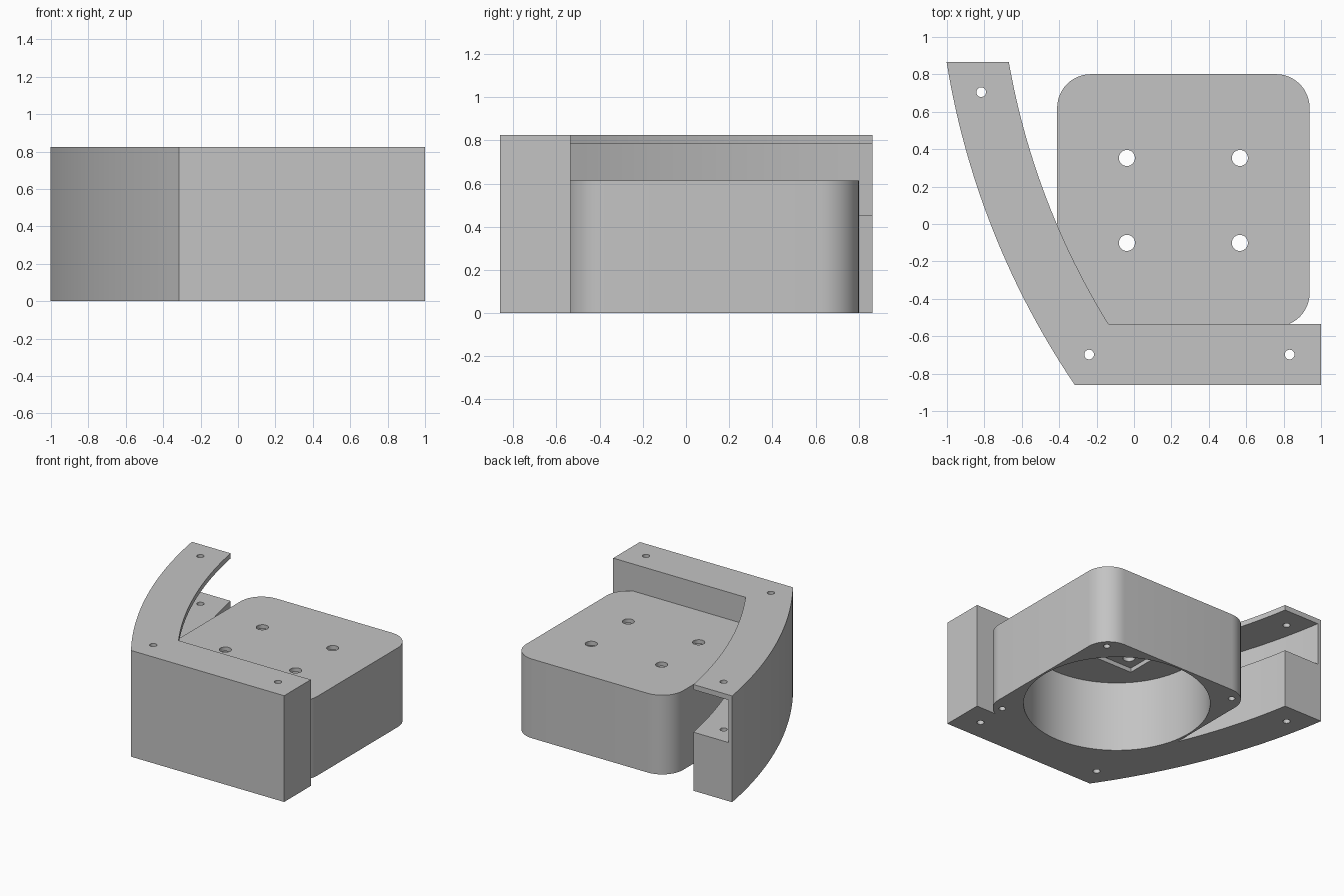
import bpy, bmesh, math
from mathutils import Vector

cube = bpy.data.objects.get("Cube")
if cube:
    bpy.data.objects.remove(cube, do_unlink=True)

# Single grey material
grey = bpy.data.materials.new("plain grey")
grey.use_nodes = True
grey.diffuse_color = (0.55, 0.55, 0.55, 1)
bsdf = next(n for n in grey.node_tree.nodes if n.type == 'BSDF_PRINCIPLED')
bsdf.inputs["Base Color"].default_value = (0.55, 0.55, 0.55, 1)
bsdf.inputs["Roughness"].default_value = 0.6


def prism(name, outline, z0, z1):
    """Extrude a closed xy outline between two heights."""
    bm = bmesh.new()
    face = bm.faces.new([bm.verts.new((x, y, z0)) for x, y in outline])
    top = bmesh.ops.extrude_face_region(bm, geom=[face])["geom"]
    verts = [v for v in top if isinstance(v, bmesh.types.BMVert)]
    bmesh.ops.translate(bm, verts=verts, vec=Vector((0, 0, z1 - z0)))
    bmesh.ops.recalc_face_normals(bm, faces=bm.faces)
    mesh = bpy.data.meshes.new(name)
    bm.to_mesh(mesh)
    bm.free()
    mesh.materials.append(grey)
    obj = bpy.data.objects.new(name, mesh)
    bpy.context.collection.objects.link(obj)
    return obj


def circle(cx, cy, r, n=32):
    return [(cx + r * math.cos(2 * math.pi * i / n),
             cy + r * math.sin(2 * math.pi * i / n)) for i in range(n)]


def rounded_square(cx, cy, half, r, n=12):
    pts = []
    for q, (sx, sy) in enumerate([(1, 1), (-1, 1), (-1, -1), (1, -1)]):
        for i in range(n + 1):
            a = math.pi / 2 * (q + i / n)
            pts.append((cx + sx * (half - r) + r * math.cos(a),
                        cy + sy * (half - r) + r * math.sin(a)))
    return pts


ARC_X, ARC_Y = 3.243, 1.552


def arc(r, y0, y1, n=24):
    """Points on the curved wall's circle, from height y0 to y1."""
    a0, a1 = (math.asin((y - ARC_Y) / r) for y in (y0, y1))
    return [(ARC_X - r * math.cos(a0 + (a1 - a0) * i / n),
             ARC_Y + r * math.sin(a0 + (a1 - a0) * i / n)) for i in range(n + 1)]


def boolean(target, tool, operation='DIFFERENCE'):
    mod = target.modifiers.new(tool.name, 'BOOLEAN')
    mod.operation = operation
    mod.solver = 'EXACT'
    mod.object = tool
    bpy.context.view_layer.update()
    deps = bpy.context.evaluated_depsgraph_get()
    mesh = bpy.data.meshes.new_from_object(target.evaluated_get(deps))
    target.modifiers.clear()
    target.data = mesh
    bpy.data.objects.remove(tool, do_unlink=True)


R_OUT, R_IN = 4.30, 3.972
TOP, BACK, FRONT, INNER = 0.825, 0.865, -0.862, -0.535
CX, CY = 0.264, 0.126

# L-shaped bracket: straight front wall plus curved side wall
outline = ([(1.0, FRONT), (1.0, INNER)] + arc(R_IN, INNER, BACK)
           + arc(R_OUT, BACK, FRONT))
bracket = prism("mounting_bracket", outline, 0, TOP)

# Long pocket in the curved wall, leaving a thin lid and outer skin
pocket = prism("pocket", arc(R_IN - 0.1, INNER, BACK + 0.1)
               + arc(R_OUT - 0.03, BACK + 0.1, INNER), 0.455, 0.785)
boolean(bracket, pocket)

# Rounded housing
housing = prism("housing", rounded_square(CX, CY, 0.675, 0.18), 0, 0.615)
boolean(bracket, housing, 'UNION')

# Round bore from below and shallow rectangular recess in its ceiling
boolean(bracket, prism("bore", circle(CX, CY, 0.66, 96), -0.1, 0.55))
recess = [(CX + sx * 0.402, CY + sy * 0.326)
          for sx, sy in [(-1, -1), (1, -1), (1, 1), (-1, 1)]]
boolean(bracket, prism("recess", recess, 0.5, 0.583))

# Four holes through the housing top
for sx in (-1, 1):
    for sy in (-1, 1):
        boolean(bracket, prism("top_hole", circle(CX + sx * 0.302, CY + sy * 0.227, 0.043), 0.5, 0.7))

# Blind screw holes under the free housing corners
for sx, sy in [(1, 1), (-1, 1), (1, -1)]:
    boolean(bracket, prism("corner_hole", circle(CX + sx * 0.576, CY + sy * 0.576, 0.024, 24), -0.1, 0.3))

# Through holes in the bracket
for x, y in [(-0.817, 0.705), (-0.24, -0.698), (0.832, -0.698)]:
    boolean(bracket, prism("bracket_hole", circle(x, y, 0.026, 24), -0.1, 1.0))

bpy.ops.object.select_all(action='DESELECT')
bracket.select_set(True)
bpy.context.view_layer.objects.active = bracket
bpy.ops.object.shade_smooth_by_angle(angle=math.radians(30))
